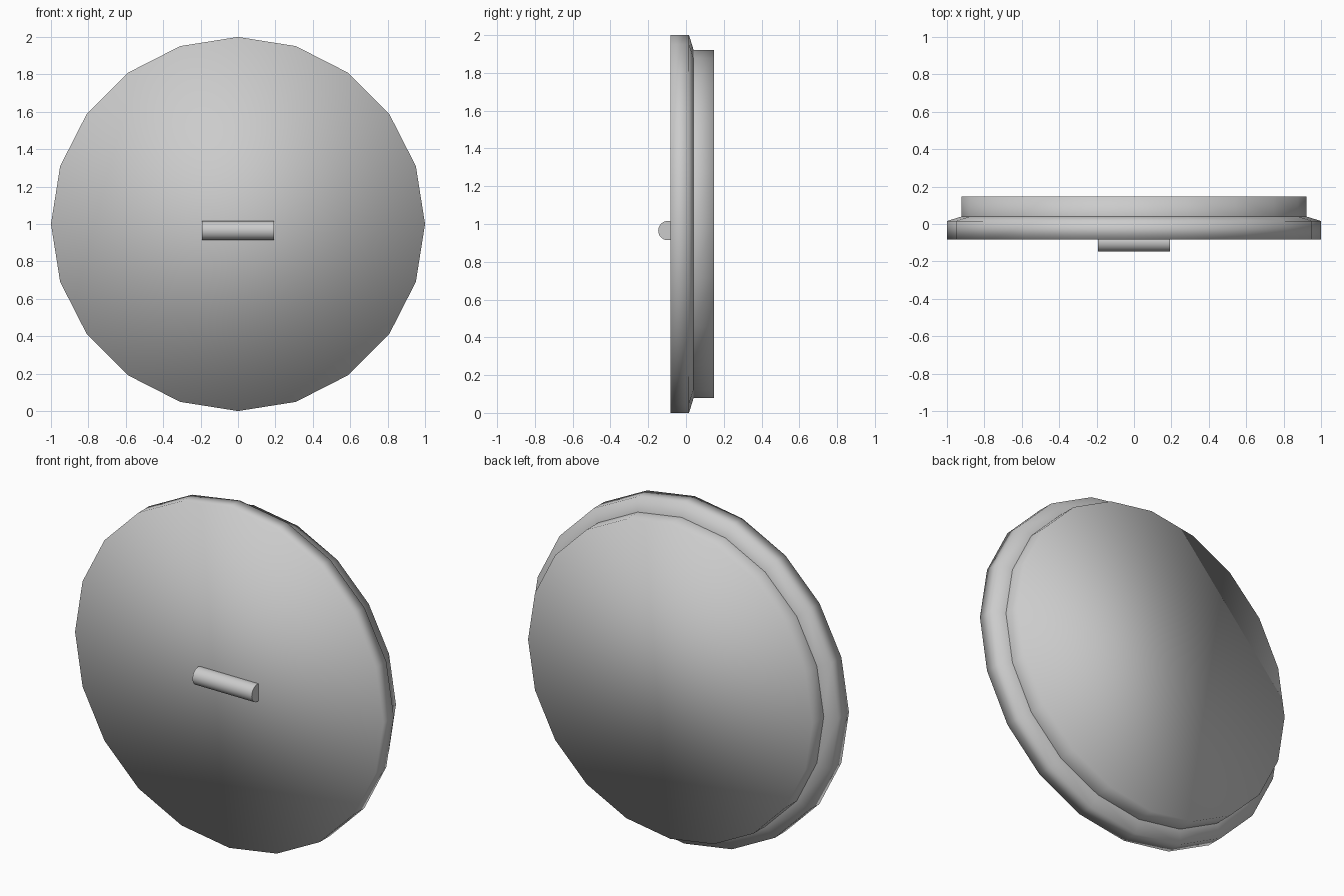
import bpy, bmesh
from math import sin, cos, tau, radians

if "Cube" in bpy.data.objects:
    bpy.data.objects.remove(bpy.data.objects["Cube"])

def lathe(name, profile, sides, center, axis):
    """Closed solid from (radius, offset) rings around the x or y axis."""
    bm = bmesh.new()
    rings = []
    for r, d in profile:
        ring = []
        for i in range(sides):
            a, b = r * cos(tau * i / sides), r * sin(tau * i / sides)
            co = (a, d, b) if axis == 'y' else (d, a, b)
            ring.append(bm.verts.new([c + o for c, o in zip(co, center)]))
        rings.append(ring)
    for lo, hi in zip(rings, rings[1:]):
        for i in range(sides):
            j = (i + 1) % sides
            bm.faces.new((lo[i], lo[j], hi[j], hi[i]))
    bm.faces.new(rings[0])
    bm.faces.new(rings[-1])
    bmesh.ops.recalc_face_normals(bm, faces=bm.faces)
    # Keep the inward step crisp, everything else smooth
    for e in bm.edges:
        if len(e.link_faces) == 2 and not e.is_convex and e.calc_face_angle() > radians(40):
            e.smooth = False
    for f in bm.faces:
        f.smooth = True
    mesh = bpy.data.meshes.new(name)
    bm.to_mesh(mesh)
    bm.free()
    obj = bpy.data.objects.new(name, mesh)
    bpy.context.collection.objects.link(obj)
    return obj

# Stepped round lid: wide front plate, short chamfer, narrower plug behind
lathe("round_lid", [(1.0, -0.082), (1.0, 0.016), (0.922, 0.04), (0.922, 0.147)],
      20, (0, 0, 1), 'y')

# Horizontal bar handle, half sunk into the front
handle = lathe("bar_handle", [(0.051, -0.192), (0.051, 0.192)], 32, (0, -0.096, 0.965), 'x')
bpy.ops.object.select_all(action='DESELECT')
handle.select_set(True)
bpy.context.view_layer.objects.active = handle
bpy.ops.object.shade_smooth_by_angle(angle=radians(30))
